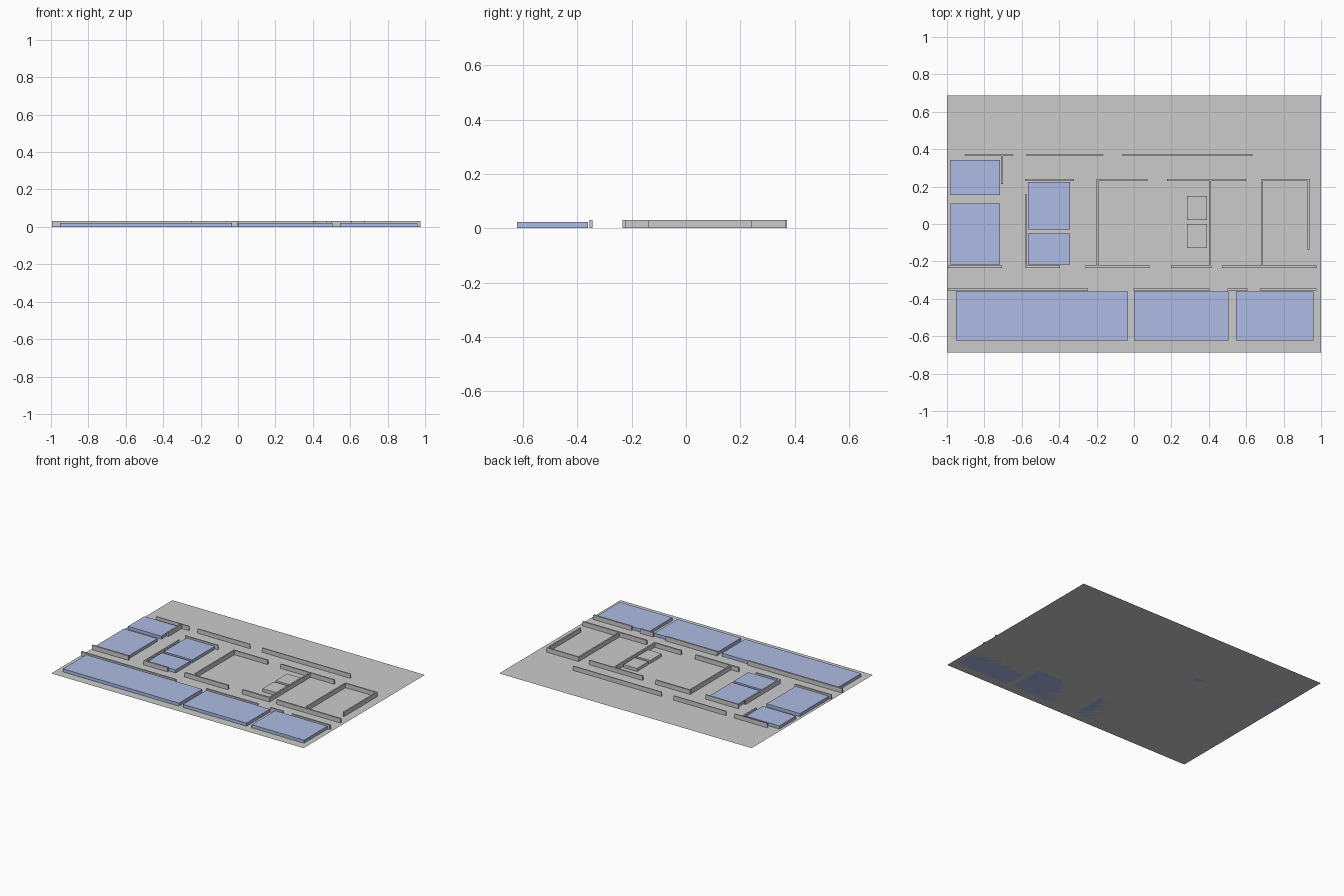
import bpy, bmesh

WALL_H, BLOCK_H = 0.031, 0.022
DY = -0.003  # centres the plan on y = 0

blue = bpy.data.materials.new("pale_blue")
blue.diffuse_color = (0.42, 0.50, 0.78, 1)


def block(name, x0, x1, y0, y1, h, mat=None):
    """Box standing on the floor."""
    bm = bmesh.new()
    bmesh.ops.create_cube(bm, size=1)
    for v in bm.verts:
        v.co = (x1 if v.co.x > 0 else x0,
                (y1 if v.co.y > 0 else y0) + DY,
                h if v.co.z > 0 else 0)
    me = bpy.data.meshes.new(name)
    bm.to_mesh(me)
    bm.free()
    ob = bpy.data.objects.new(name, me)
    bpy.context.collection.objects.link(ob)
    if mat:
        me.materials.append(mat)
    return ob


# floor sheet
bpy.ops.mesh.primitive_plane_add(size=2)
floor = bpy.context.object
floor.name = "floor"
floor.scale = (1, 0.686, 1)

# walls along x: (y centre, thickness, [x spans])
rows = [
    (0.372, 0.007, [(-0.905, -0.645), (-0.578, -0.162), (-0.065, 0.635)]),
    (0.239, 0.010, [(-0.583, -0.322), (-0.200, 0.073), (0.177, 0.599), (0.682, 0.937)]),
    (-0.225, 0.012, [(-0.995, -0.705), (-0.583, -0.395), (-0.259, 0.083),
                     (0.197, 0.415), (0.470, 0.976)]),
    (-0.347, 0.012, [(-0.995, -0.247), (-0.004, 0.404), (0.501, 0.607), (0.674, 0.976)]),
]
for y, t, spans in rows:
    for a, b in spans:
        block("long_wall", a, b, y - t / 2, y + t / 2, WALL_H)

# walls along y: (x centre, y start, y end)
for x, a, b in [(-0.706, 0.217, 0.370), (-0.579, -0.230, 0.163), (-0.196, -0.220, 0.235),
                (0.408, -0.220, 0.235), (0.686, -0.220, 0.235), (0.933, -0.135, 0.235)]:
    block("cross_wall", x - 0.005, x + 0.005, a, b, WALL_H)

# blue room blocks
for x0, x1, y0, y1 in [
    (-0.980, -0.716, 0.157, 0.345), (-0.980, -0.716, -0.214, 0.113),
    (-0.567, -0.342, -0.027, 0.228), (-0.567, -0.342, -0.214, -0.047),
    (-0.952, -0.032, -0.620, -0.357), (0.000, 0.504, -0.620, -0.357),
    (0.545, 0.960, -0.620, -0.357),
]:
    block("room_block", x0, x1, y0, y1, BLOCK_H, blue)

# grey tables
for y0, y1 in [(0.024, 0.153), (-0.126, 0.003)]:
    block("table", 0.284, 0.391, y0, y1, BLOCK_H)
